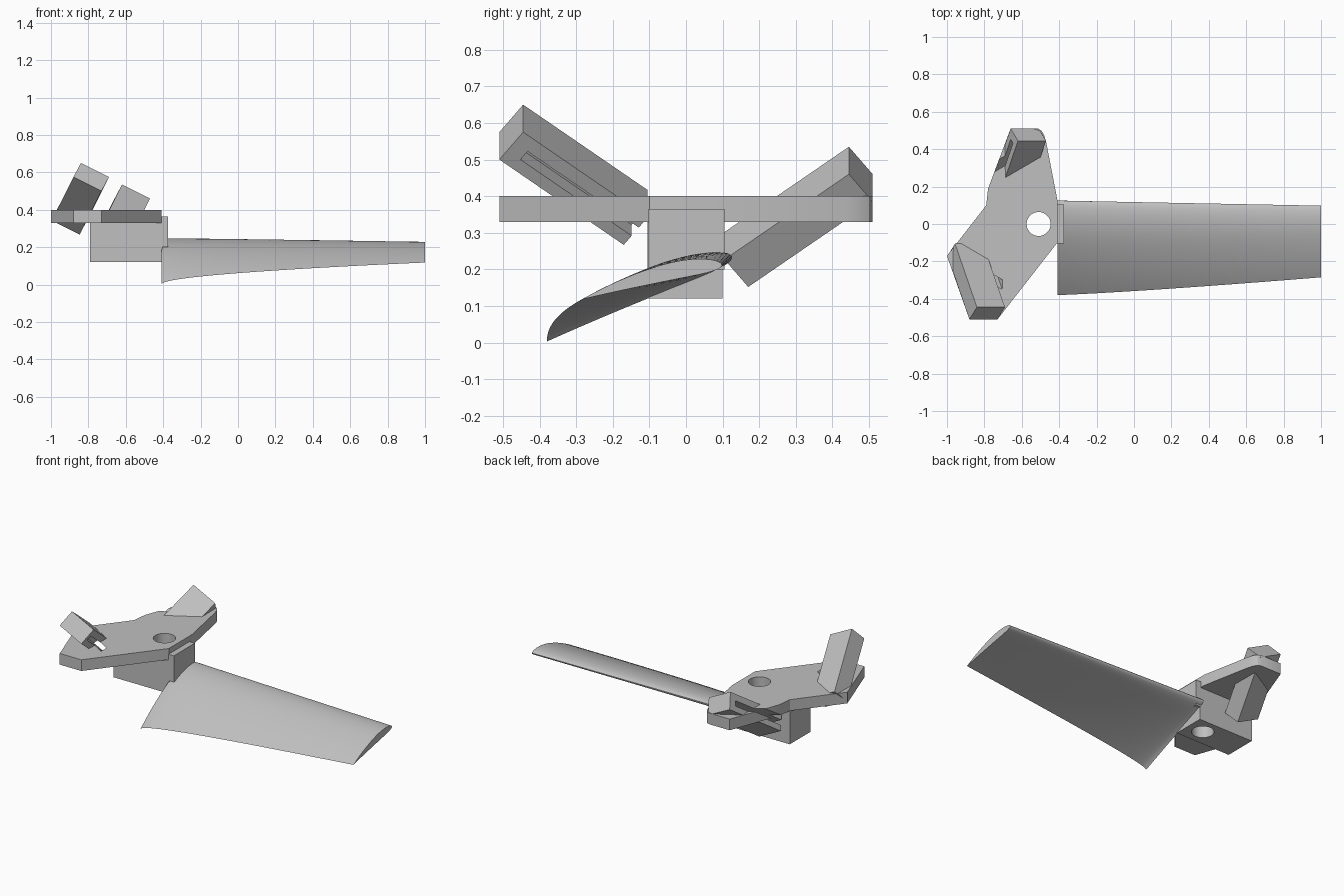
import bpy, bmesh, math
from mathutils import Vector

cube = bpy.data.objects.get("Cube")
if cube:
    bpy.data.objects.remove(cube, do_unlink=True)

grey = bpy.data.materials.new("light_grey")
grey.use_nodes = True
colour = (0.53, 0.53, 0.53, 1)
grey.diffuse_color = colour
grey.node_tree.nodes["Principled BSDF"].inputs["Base Color"].default_value = colour


def finish(name, bm):
    bmesh.ops.recalc_face_normals(bm, faces=bm.faces)
    mesh = bpy.data.meshes.new(name)
    bm.to_mesh(mesh)
    bm.free()
    mesh.materials.append(grey)
    ob = bpy.data.objects.new(name, mesh)
    bpy.context.collection.objects.link(ob)
    return ob


def loft(name, rings):
    """Solid through matching closed rings, capped at both ends."""
    bm = bmesh.new()
    loops = [[bm.verts.new(p) for p in ring] for ring in rings]
    n = len(loops[0])
    for a, b in zip(loops, loops[1:]):
        for i in range(n):
            j = (i + 1) % n
            bm.faces.new((a[i], a[j], b[j], b[i]))
    bm.faces.new(loops[0])
    bm.faces.new(loops[-1])
    return finish(name, bm)


def block(name, corner, u, v, w):
    """Box from a corner and its three edge vectors."""
    ring = [corner, corner + u, corner + u + v, corner + v]
    return loft(name, [ring, [p + w for p in ring]])


def box(name, lo, hi):
    d = Vector(hi) - Vector(lo)
    return block(name, Vector(lo), Vector((d.x, 0, 0)), Vector((0, d.y, 0)), Vector((0, 0, d.z)))


def cut(ob, cutter):
    mod = ob.modifiers.new("cut", "BOOLEAN")
    mod.operation = "DIFFERENCE"
    mod.solver = "EXACT"
    mod.object = cutter
    activate(ob)
    bpy.ops.object.modifier_apply(modifier=mod.name)


def activate(ob):
    bpy.ops.object.select_all(action="DESELECT")
    ob.select_set(True)
    bpy.context.view_layer.objects.active = ob


def smooth(ob, degrees):
    activate(ob)
    bpy.ops.object.shade_smooth_by_angle(angle=math.radians(degrees))


# Hub plate and the block under it
outline = [(-0.41, -0.1), (-0.41, 0.13), (-0.47, 0.44), (-0.48, 0.475), (-0.495, 0.5),
           (-0.515, 0.51), (-0.66, 0.51), (-0.78, 0.19), (-0.79, 0.1), (-1, -0.17),
           (-0.88, -0.51), (-0.73, -0.51)]
plate = loft("hub_plate", [[(x, y, z) for x, y in outline] for z in (0.33, 0.4)])
hub = box("hub_block", (-0.79, -0.105, 0.12), (-0.405, 0.1, 0.33))
box("blade_tab", (-0.41, -0.103, 0.2), (-0.373, 0.105, 0.365))

# Shaft hole through both
drill = loft("drill", [[(-0.51 + 0.064 * math.cos(t * math.tau / 40),
                         0.064 * math.sin(t * math.tau / 40), z) for t in range(40)]
                       for z in (0, 0.6)])
for part in (plate, hub):
    cut(part, drill)
bpy.data.objects.remove(drill, do_unlink=True)

# Two tilted slotted sockets, mirrored front to back
across = Vector((0.15, 0, -0.075))
side = across.normalized() * 0.067
for name, corner, s, slot_face in (("front_socket", (-0.84, -0.445, 0.65), 1, 1),
                                   ("back_socket", (-0.62, 0.445, 0.535), -1, 0)):
    corner = Vector(corner)
    depth = Vector((-0.04, -0.065 * s, -0.075))
    length = Vector((-0.117, 0.34 * s, -0.233))
    socket = block(name, corner, across, depth, length)
    start = corner + across * slot_face + depth * 0.37 + length * 0.107 - side
    slot = block("slot", start, side * 2, depth * 0.3, length)
    cut(socket, slot)
    cut(plate, slot)
    bpy.data.objects.remove(slot, do_unlink=True)


# Twisted, tapering blade with a cambered section
def section(steps=28):
    """Closed aerofoil: (chord fraction, height fraction), trailing edge first."""
    def point(t, sign):
        half = 0.6 * (0.2969 * math.sqrt(t) - 0.126 * t - 0.3516 * t**2
                      + 0.2843 * t**3 - 0.1036 * t**4)
        p = 0.4
        camber = 0.04 * ((2 * p * t - t * t) / p**2 if t < p else
                         (1 - 2 * p + 2 * p * t - t * t) / (1 - p)**2)
        return t, camber + sign * half
    ts = [(1 - math.cos(math.pi * i / steps)) / 2 for i in range(steps + 1)]
    return [point(t, 1) for t in reversed(ts)] + [point(t, -1) for t in ts[1:-1]]


rings = []
for i in range(25):
    s = (i / 24) ** 1.5
    lead = Vector((-0.41 + 1.41 * s, 0.125 - 0.027 * s, 0.236 - 0.023 * s))
    trail = Vector((lead.x, -0.38 + 0.095 * s**1.2, 0.003 + 0.115 * s**0.55))
    chord = trail - lead
    normal = Vector((0, chord.z, -chord.y))
    rings.append([lead + chord * t + normal * h for t, h in section()])
blade = loft("blade", rings)

smooth(blade, 35)
smooth(plate, 30)
smooth(hub, 30)
